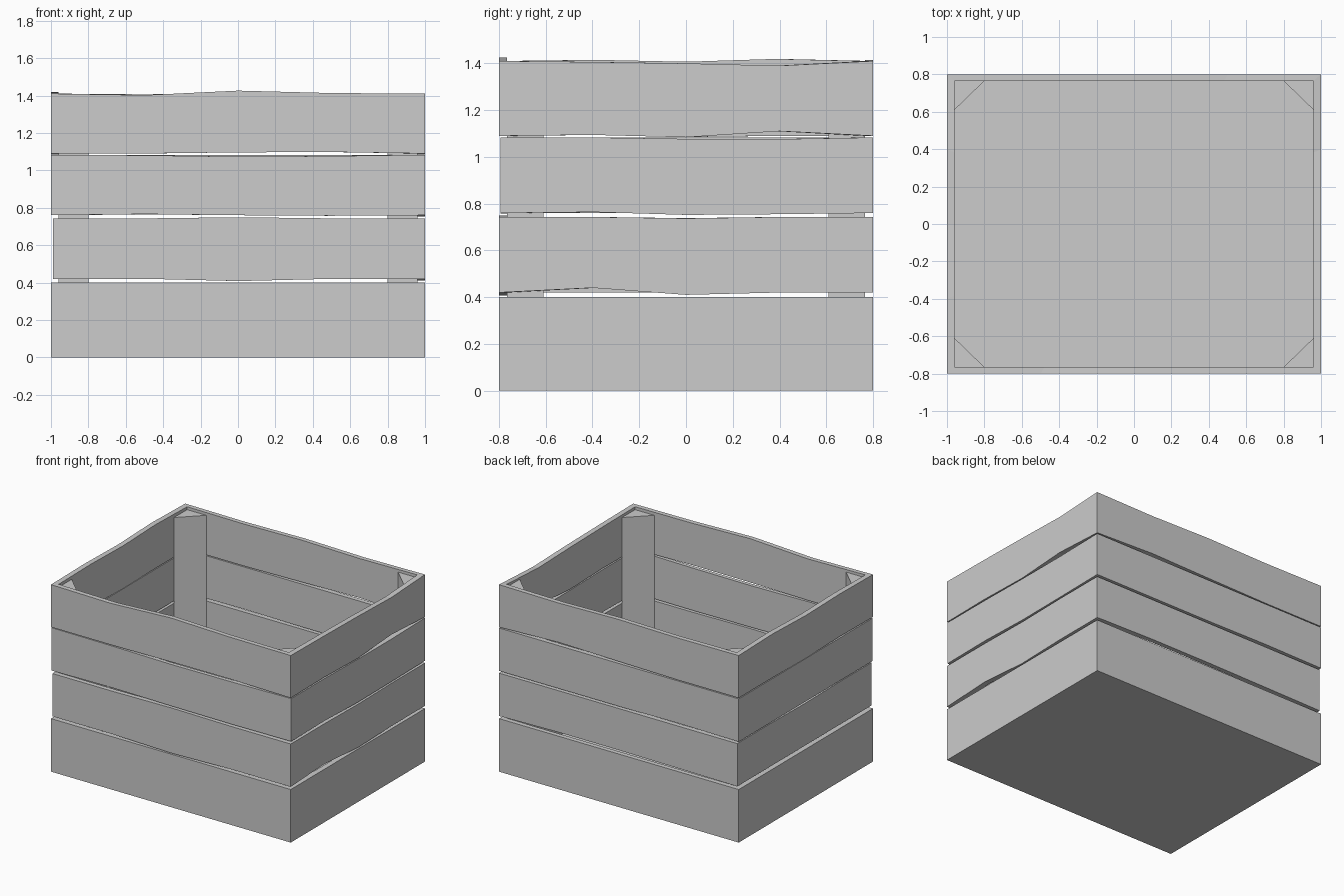
import bpy
import bmesh

cube = bpy.data.objects.get("Cube")
if cube:
    bpy.data.objects.remove(cube)

GREY = (0.604, 0.604, 0.604, 1)
wood = bpy.data.materials.new("pale grey wood")
wood.use_nodes = True
wood.diffuse_color = GREY
wood.node_tree.nodes["Principled BSDF"].inputs["Base Color"].default_value = GREY

HX, HY = 1.0, 0.8          # outer half sizes
IX, IY = 0.96, 0.765       # inner half sizes
FLAT = [0] * 12


def make_object(name, bm):
    bmesh.ops.recalc_face_normals(bm, faces=bm.faces)
    mesh = bpy.data.meshes.new(name)
    bm.to_mesh(mesh)
    bm.free()
    mesh.materials.append(wood)
    obj = bpy.data.objects.new(name, mesh)
    bpy.context.collection.objects.link(obj)
    return obj


def rim(hx, hy, z, wave, front=0.0, left=0.0):
    """Rectangular loop; wave holds three height offsets (hundredths) for each
    side in the order front, right, back, left. front/left push a side inward."""
    corners = [(-hx + left, -hy + front), (hx, -hy + front), (hx, hy), (-hx + left, hy)]
    pts = []
    for s in range(4):
        a, b = corners[s], corners[(s + 1) % 4]
        for k in range(4):
            t = k / 4
            dz = wave[s * 3 + k - 1] * 0.01 if k else 0
            pts.append((a[0] + (b[0] - a[0]) * t, a[1] + (b[1] - a[1]) * t, z + dz))
    return pts


def slat_row(name, z0, z1, low, high, floor=None, front=0.0, left=0.0):
    """One level of four boards joined at the corners."""
    bm = bmesh.new()
    inner_z = z0 if floor is None else floor
    loops = [
        rim(HX, HY, z0, low, front, left),
        rim(HX, HY, z1, high, front, left),
        rim(IX, IY, z1, high),
        rim(IX, IY, inner_z, low),
    ]
    loops = [[bm.verts.new(p) for p in loop] for loop in loops]
    n = len(loops[0])
    for i in range(4 if floor is None else 3):
        a, b = loops[i], loops[(i + 1) % 4]
        for k in range(n):
            m = (k + 1) % n
            bm.faces.new((a[k], a[m], b[m], b[k]))
    if floor is not None:   # closed bottom and inner floor
        bm.faces.new(loops[0])
        bm.faces.new(loops[3])
    return make_object(name, bm)


# Bottom tray and three wavy rows of slats
slat_row("bottom_tray", 0, 0.40, FLAT, FLAT, floor=0.03)
slat_row("lower_slats", 0.42, 0.743,
         [0, -1.2, 0, 2, -1, 0, 1, 1, 0.5, 0, 0, 0],
         [0, 0.6, 0, 0, -0.6, 0, 0, 0, 0, 0, -0.5, 0], left=0.012)
slat_row("middle_slats", 0.76, 1.083,
         [0.6, 0, -0.3, 0.4, -0.8, -0.5, 0, 0, 0.5, 0, 0, 0],
         [-0.3, -1, -0.7, 0, -0.6, -0.7, 0, 0, 0, 0, 0, 0], front=0.006)
slat_row("top_slats", 1.09, 1.41,
         [0, 0.6, 0.8, 0.4, -0.6, 2, 1.8, 0.8, 0, 0, -0.5, 0.4],
         [-0.8, 1.6, 0.3, -0.4, -1, -2, -0.6, 0.4, -0.4, 0.9, -0.3, 0.5])

# Triangular corner posts
for sx, side in ((-1, "right"), (1, "left")):
    for sy, end in ((-1, "front"), (1, "back")):
        bm = bmesh.new()
        tri = [(IX, IY), (0.80, IY), (IX, 0.61)]
        base = [bm.verts.new((sx * x, sy * y, 0.03)) for x, y in tri]
        top = [bm.verts.new((sx * x, sy * y, 1.388)) for x, y in tri]
        bm.faces.new(base)
        bm.faces.new(top)
        for k in range(3):
            m = (k + 1) % 3
            bm.faces.new((base[k], base[m], top[m], top[k]))
        make_object(f"{end}_{side}_post", bm)
